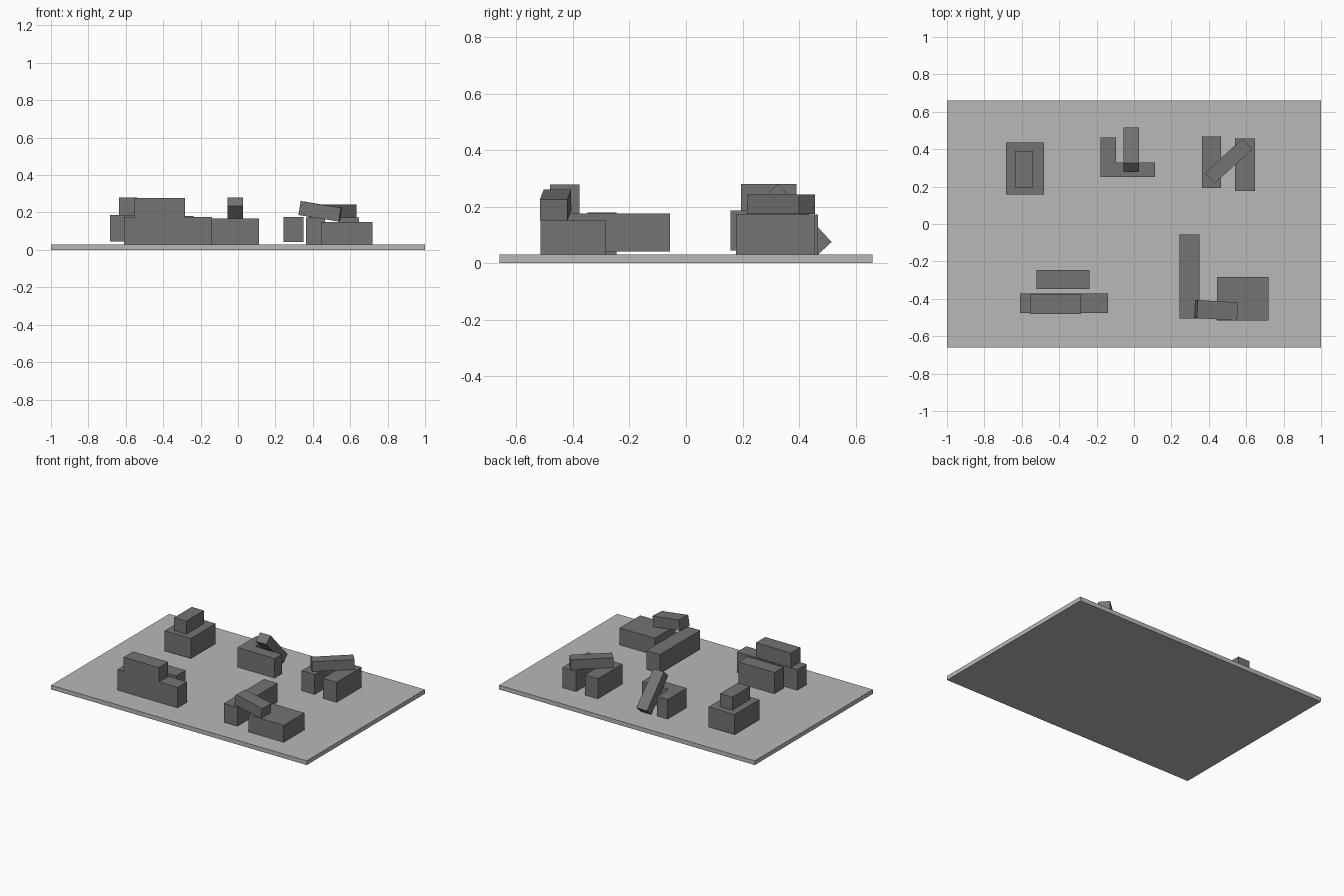
import bpy, math
from mathutils import Matrix

if "Cube" in bpy.data.objects:
    bpy.data.objects.remove(bpy.data.objects["Cube"])


def material(name, v):
    m = bpy.data.materials.new(name)
    m.diffuse_color = (v, v, v, 1)
    m.use_nodes = True
    m.node_tree.nodes["Principled BSDF"].inputs["Base Color"].default_value = m.diffuse_color
    return m


pale = material("pale grey", 0.48)
dark = material("dark grey", 0.175)


def block(name, center, size, rot=(0, 0, 0), mat=dark):
    """Box given by centre, size and rotation in degrees."""
    bpy.ops.mesh.primitive_cube_add(size=1, location=center,
                                    rotation=[math.radians(a) for a in rot])
    ob = bpy.context.object
    ob.name = name
    ob.data.transform(Matrix.Diagonal((*size, 1)))
    ob.data.materials.append(mat)
    return ob


def span(name, x, y, z, mat=dark):
    """Upright box given by its ranges."""
    r = (x, y, z)
    return block(name, [(a + b) / 2 for a, b in r], [b - a for a, b in r], mat=mat)


# ground plate
span("base_plate", (-1, 1), (-0.66, 0.66), (0, 0.03), pale)

# back left: small block stacked on a larger one
span("stack_lower", (-0.685, -0.48), (0.158, 0.435), (0.045, 0.187))
span("stack_upper", (-0.635, -0.54), (0.194, 0.39), (0.187, 0.28))

# back middle: L-shaped pair with a plank leaning on it
span("corner_long", (-0.18, 0.112), (0.25, 0.33), (0.03, 0.168))
span("corner_arm", (-0.18, -0.097), (0.33, 0.462), (0.03, 0.168))
block("leaning_plank", (-0.014, 0.396, 0.155), (0.083, 0.279, 0.066), (-47.3, 0, 0))

# back right: two parallel blocks bridged by a diagonal beam
span("bridge_left_support", (0.363, 0.465), (0.193, 0.467), (0.03, 0.172))
span("bridge_right_support", (0.54, 0.648), (0.176, 0.457), (0.03, 0.172))
block("bridge_beam", (0.505, 0.336, 0.208), (0.274, 0.077, 0.07), (0, 0, 42))

# front left: long block with one on top and one behind
span("row_long", (-0.61, -0.138), (-0.477, -0.372), (0.03, 0.175))
span("row_top", (-0.557, -0.283), (-0.481, -0.376), (0.175, 0.278))
span("row_behind", (-0.52, -0.238), (-0.348, -0.245), (0.03, 0.18))

# front right: uneven supports with a tilted slab across them
span("slab_tall_support", (0.243, 0.35), (-0.506, -0.057), (0.042, 0.175))
span("slab_low_support", (0.443, 0.718), (-0.515, -0.284), (0.03, 0.15))
block("tilted_slab", (0.44, -0.461, 0.206), (0.219, 0.097, 0.075), (0, 9.2, -3.5))
